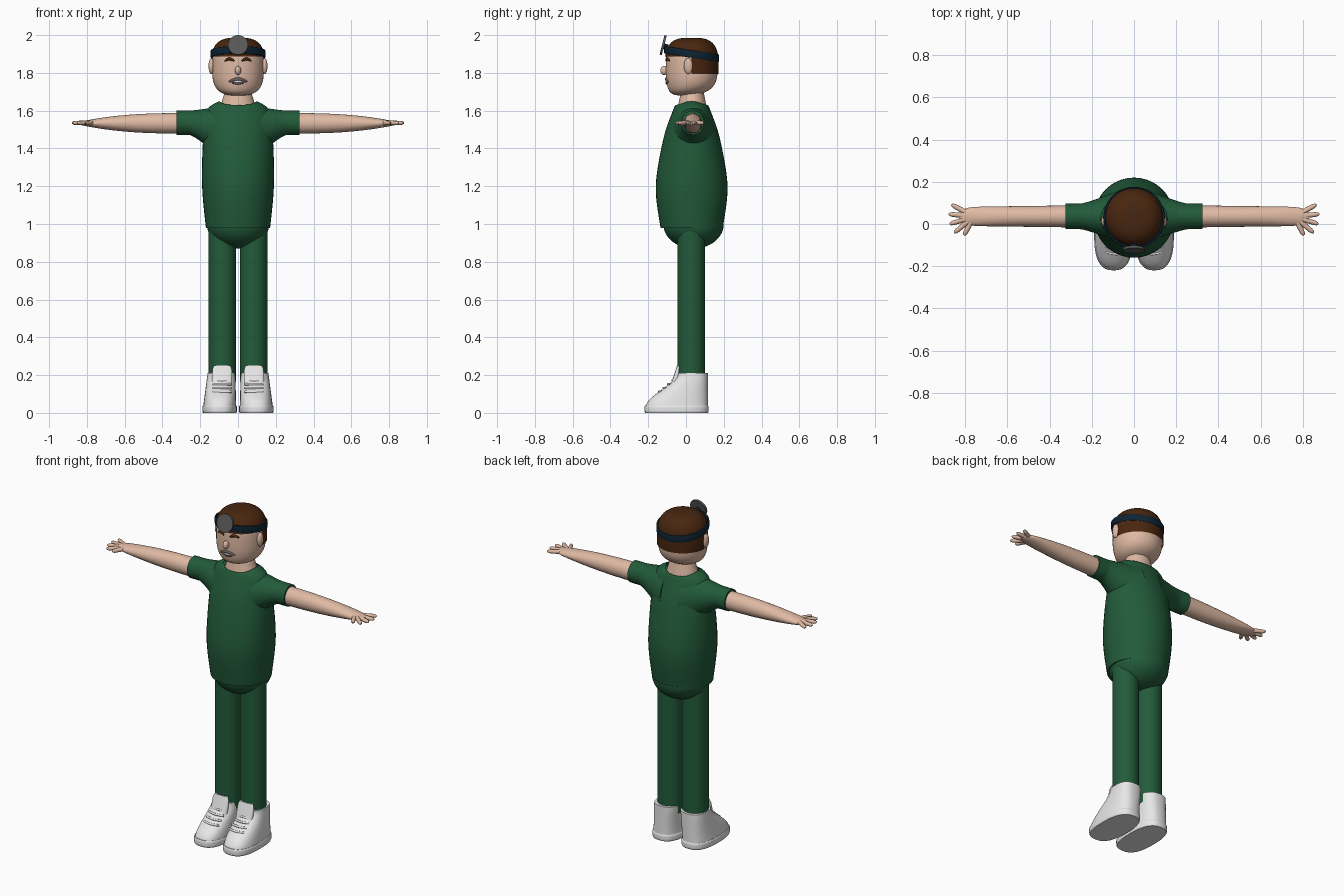
import bpy
import bmesh
from math import sin, cos, pi, copysign
from mathutils import Vector

cube = bpy.data.objects.get("Cube")
if cube:
    bpy.data.objects.remove(cube, do_unlink=True)


def material(name, *rgb):
    mat = bpy.data.materials.new(name)
    mat.use_nodes = True
    mat.diffuse_color = (*rgb, 1)
    shader = mat.node_tree.nodes["Principled BSDF"]
    shader.inputs["Base Color"].default_value = (*rgb, 1)
    shader.inputs["Roughness"].default_value = .7
    return mat


GREEN = material("scrub green", .016, .105, .042)
SKIN = material("skin", .74, .49, .37)
BROWN = material("hair brown", .065, .019, .005)
NAVY = material("band navy", .004, .018, .034)
GREY = material("mirror grey", .1, .1, .1)
WHITE = material("shoe white", .8, .8, .8)
LIP = material("moustache grey", .16, .12, .11)


def select_only(obj):
    bpy.ops.object.select_all(action="DESELECT")
    obj.select_set(True)
    bpy.context.view_layer.objects.active = obj


def finish(obj, name, mat):
    obj.name = name
    obj.data.materials.clear()
    obj.data.materials.append(mat)
    select_only(obj)
    bpy.ops.object.shade_smooth_by_angle(angle=.8)


def add_object(name, data):
    obj = bpy.data.objects.new(name, data)
    bpy.context.collection.objects.link(obj)
    return obj


def squircle(turn, power=2):
    return [copysign(abs(f) ** (2 / power), f) for f in (cos(2 * pi * turn), sin(2 * pi * turn))]


def loft(name, mat, ring, steps=24, along_x=False, side=1, power=2,
         tilt=0, sag=0, open_top=False, loop=False, cut=None, segments=40):
    """Skin ring(t) = (position, centre u, centre v, radius u, radius v) for t from 0 to 1."""
    bm = bmesh.new()
    rows = []
    for step in range(steps + (not loop)):
        t = step / steps
        position, centre_u, centre_v, radius_u, radius_v = ring(t)
        row = []
        for i in range(segments):
            c, s = squircle(i / segments, power)
            u, v = centre_u + radius_u * c, centre_v + radius_v * s
            w = position + tilt * s - sag * t ** 12 * s * s
            row.append(bm.verts.new((w * side, u, v) if along_x else (u * side, v, w)))
        rows.append(row)
    for low, high in zip(rows, rows[1:] + rows[:1] if loop else rows[1:]):
        for i in range(segments):
            bm.faces.new((low[i - 1], low[i], high[i], high[i - 1]))
    if not loop:
        bm.faces.new(rows[0])
        if not open_top:
            bm.faces.new(rows[-1])
    bmesh.ops.recalc_face_normals(bm, faces=bm.faces)
    if cut:
        unwanted = [f for f in bm.faces if cut(f.calc_center_median())]
        bmesh.ops.delete(bm, geom=unwanted, context="FACES")
    mesh = bpy.data.meshes.new(name)
    bm.to_mesh(mesh)
    bm.free()
    finish(add_object(name, mesh), name, mat)


def through(keys, t):
    """Smooth curve through key vectors."""
    keys = [Vector(k) for k in keys]
    i = min(int(t * (len(keys) - 1)), len(keys) - 2)
    f = t * (len(keys) - 1) - i
    a, b, c, d = (keys[min(max(i + n, 0), len(keys) - 1)] for n in (-1, 0, 1, 2))
    return b + f / 2 * (c - a + f * (2 * a - 5 * b + 4 * c - d + f * (3 * (b - c) + d - a)))


def tube(name, mat, points, radii):
    curve = bpy.data.curves.new(name, "CURVE")
    curve.dimensions = "3D"
    curve.bevel_depth = 1
    curve.use_fill_caps = True
    spline = curve.splines.new("POLY")
    spline.points.add(len(points) - 1)
    for point, place, radius in zip(spline.points, points, radii):
        point.co = (*place, 1)
        point.radius = radius
    select_only(add_object(name, curve))
    bpy.ops.object.convert(target="MESH")
    finish(bpy.context.object, name, mat)


def ball(name, mat, place, scale):
    bpy.ops.mesh.primitive_uv_sphere_add(segments=24, ring_count=16, radius=1, location=place)
    bpy.context.object.scale = scale
    finish(bpy.context.object, name, mat)


def cylinder(name, mat, place, radius, depth, lean=0):
    bpy.ops.mesh.primitive_cylinder_add(vertices=40, radius=radius, depth=depth,
                                        location=place, rotation=(lean, 0, 0))
    finish(bpy.context.object, name, mat)


# Shirt with scooped collar, hips below its hem, and neck
shirt_keys = [(.98, .17, .165), (1.2, .19, .19), (1.45, .185, .15), (1.6, .165, .1), (1.65, .1, .08)]


def shirt_ring(t):
    z, width, depth = through(shirt_keys, t)
    return z, 0, .03, width, depth


def hips_ring(t):
    angle = (.05 + .95 * t) * pi / 2
    return 1 - .13 * cos(angle), 0, .04, .165 * sin(angle), .16 * sin(angle)


loft("shirt", GREEN, shirt_ring, sag=.03, open_top=True, steps=32)
loft("hips", GREEN, hips_ring)
loft("neck", SKIN, lambda t: (1.57 + .16 * t, 0, .033, .11 - .05 * t, .085 - .03 * t))


# Head, with hair offset from the same rounded form
def head_at(height, margin=0):
    radius = .137 * (1 - abs(height) ** 3) ** (1 / 3) + margin
    jaw = .035 * max(0, -height) ** 4
    return 1.83 + (.15 + margin) * height, 0, .03 - jaw, radius, radius


def sweep(t):
    return -cos(pi * (.02 + .96 * t))


loft("head", SKIN, lambda t: head_at(sweep(t)), steps=40)
loft("hair", BROWN, lambda t: head_at(sweep(t), .006), steps=40,
     cut=lambda c: c.z < (1.8 if c.y > .02 else 1.89))


# Headband sloping down to the back, with its leaning mirror
def band_ring(t):
    out, up = squircle(t, 4)
    radius = .14 + .006 * out
    return 1.9 + .02 * up, 0, .03, radius, radius


loft("headband", NAVY, band_ring, steps=16, tilt=-.022, loop=True)
cylinder("head_mirror", GREY, (0, -.121, 1.947), .053, .012, lean=1.32)
cylinder("mirror_mount", NAVY, (0, -.11, 1.94), .014, .03, lean=1.32)


# Face
def face_arc(name, mat, x, half_width, z, rise, radius):
    _, _, centre, reach, _ = head_at((z - 1.83) / .15)
    points, radii = [], []
    for k in (n / 4 for n in range(-4, 5)):
        across = x + half_width * k
        points.append((across, centre - (reach ** 2 - across ** 2) ** .5, z + rise * (1 - k * k)))
        radii.append(radius * (1 - k * k / 2))
    tube(name, mat, points, radii)


ball("nose", SKIN, (0, -.115, 1.813), (.016, .021, .024))
face_arc("moustache", LIP, 0, .048, 1.752, .015, .009)
face_arc("teeth", WHITE, 0, .024, 1.754, 0, .007)
face_arc("lower_lip", LIP, 0, .032, 1.748, -.004, .006)


# Limb profiles
def sleeve_ring(t):
    flare = max(0, 1 - t / .75) ** 1.3
    return .06 + .265 * t, .036, 1.536 - .065 * flare, .06 + .07 * flare, .064 + .095 * flare


def arm_ring(t):
    width = (.052 - .007 * t) * (1 - .6 * t ** 20)
    return .3 + .53 * t, .036, 1.533, width, .01 + .044 * (1 - t ** 2.5)


def sole_ring(t):
    lip = .004 * abs(2 * t - 1) ** 4
    return .04 * t, .097, -.05, .092 - lip, .17 - lip


def shoe_ring(t):
    length = .165 - .082 * t * t * (3 - 2 * t)
    return .03 + .18 * t, .097 - .009 * t, .116 - length, .088 - .015 * t, length


def tongue_ring(t):
    return .15 + .1 * t, .084, -.06 + .02 * t, .053 - .01 * t ** 8, .02 - .012 * t


for side, label in ((1, "left_"), (-1, "right_")):
    # Ear and brow
    ball(label + "ear", SKIN, (.141 * side, .012, 1.836), (.015, .024, .042))
    face_arc(label + "brow", BROWN, .045 * side, .025, 1.864, .009, .008)

    # Sleeve, bare arm and a fan of fingers
    loft(label + "sleeve", GREEN, sleeve_ring, along_x=True, side=side)
    loft(label + "arm", SKIN, arm_ring, along_x=True, side=side)
    for i, finger in enumerate(("thumb", "index", "middle", "ring", "little")):
        angle = .4 * i - 1.1
        reach = Vector((cos(angle) * side, sin(angle), 0)) * (.12 if i else .1)
        palm = Vector((.76 * side, .035, 1.535))
        tube(f"{label}{finger}_finger", SKIN,
             [palm + reach * f for f in (.3, .85, .95, 1)], [.013, .011, .008, .003])

    # Trouser leg
    cylinder(label + "trouser_leg", GREEN, (.083 * side, .028, .56), .073, .8)

    # Shoe with sole, tongue and laces
    loft(label + "sole", WHITE, sole_ring, steps=8, side=side, power=2.6)
    loft(label + "shoe", WHITE, shoe_ring, side=side, power=2.6)
    loft(label + "tongue", WHITE, tongue_ring, steps=8, side=side, power=3)
    for i in range(4):
        lace = [((.084 + .048 * k) * side, -.143 + .024 * i + .012 * k * k, .112 + .02 * i)
                for k in (-1, -.6, 0, .6, 1)]
        tube(f"{label}lace_{i}", WHITE, lace, [.006] * len(lace))
